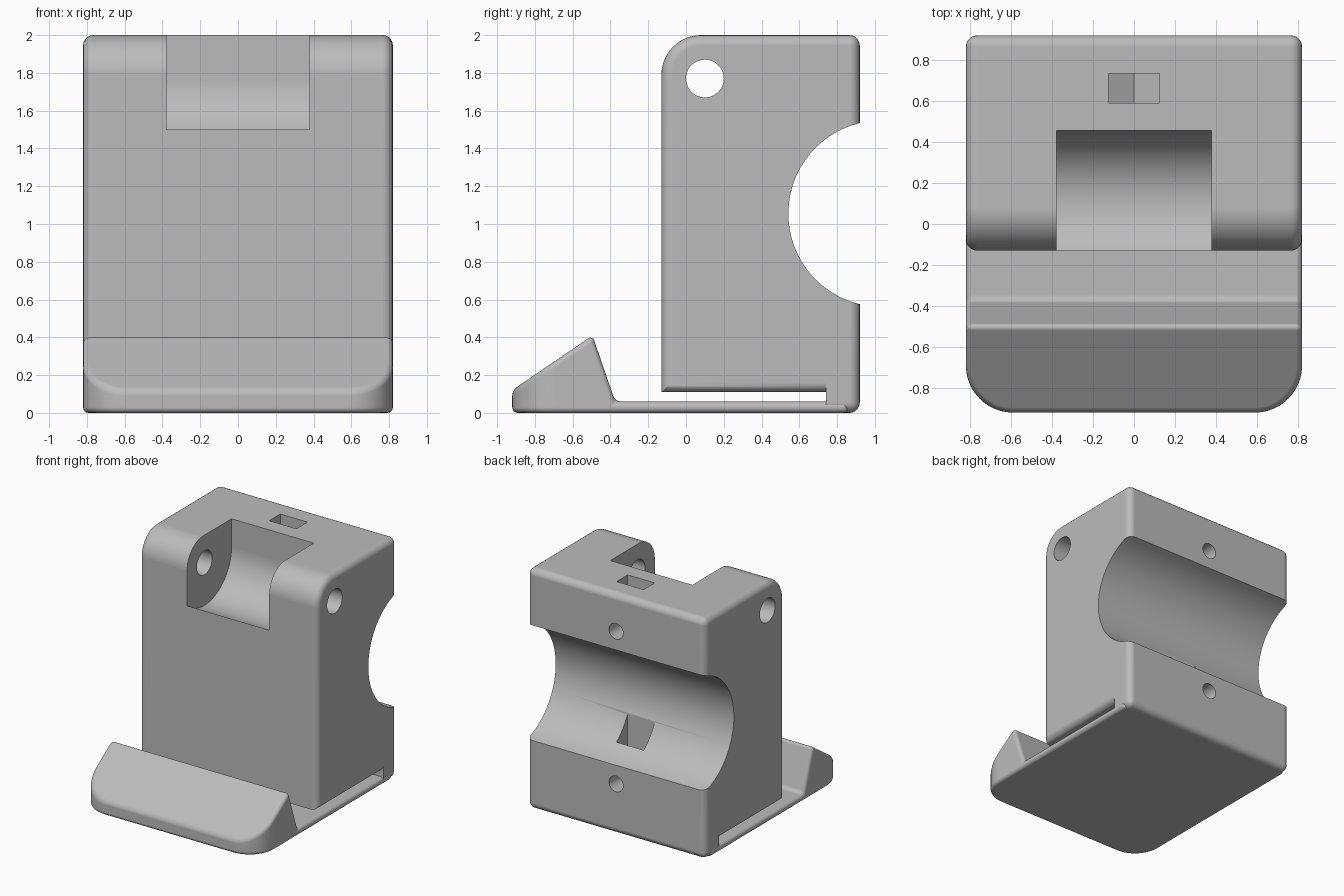
import bpy, bmesh
from math import radians, cos, sin, degrees

if "Cube" in bpy.data.objects:
    bpy.data.objects.remove(bpy.data.objects["Cube"])

HALF = 0.82            # half width of the whole model
GROOVE_Z = 1.055       # height of the round groove in the back
PIN = (0.10, 1.77)     # pin axis (y, z)

grey = bpy.data.materials.new("plain_grey")
grey.use_nodes = True
colour = (0.5, 0.5, 0.5, 1)
grey.diffuse_color = colour
grey.node_tree.nodes["Principled BSDF"].inputs["Base Color"].default_value = colour


def arc(cx, cy, r, start, end, n):
    """Points on an arc, angles in degrees."""
    angles = [radians(start + (end - start) * i / n) for i in range(n + 1)]
    return [(cx + r * cos(a), cy + r * sin(a)) for a in angles]


def circle(cx, cy, r, n=48):
    return arc(cx, cy, r, 0, 360, n)[:-1]


def prism(name, points, axis, lo, hi, edit=None):
    """Extrude a (y, z) profile along x, or an (x, z) profile along y."""
    bm = bmesh.new()
    place = (lambda p, t: (t, p[0], p[1])) if axis == "x" else (lambda p, t: (p[0], t, p[1]))
    ends = [[bm.verts.new(place(p, t)) for p in points] for t in (lo, hi)]
    bm.faces.new(ends[0])
    bm.faces.new(ends[1][::-1])
    for i in range(len(points)):
        j = (i + 1) % len(points)
        bm.faces.new((ends[0][j], ends[0][i], ends[1][i], ends[1][j]))
    bmesh.ops.recalc_face_normals(bm, faces=bm.faces)
    if edit:
        edit(bm)
    mesh = bpy.data.meshes.new(name)
    bm.to_mesh(mesh)
    bm.free()
    mesh.materials.append(grey)
    obj = bpy.data.objects.new(name, mesh)
    bpy.context.collection.objects.link(obj)
    return obj


def bevel(bm, edges, width, segments):
    bmesh.ops.bevel(bm, geom=edges, offset=width, offset_type="OFFSET", segments=segments,
                    profile=0.5, affect="EDGES", clamp_overlap=True)


def round_sharp(bm, width, segments=5):
    sharp = [e for e in bm.edges if degrees(e.calc_face_angle(0)) > 25]
    bevel(bm, sharp, width, segments)


def activate(obj):
    bpy.ops.object.select_all(action="DESELECT")
    obj.select_set(True)
    bpy.context.view_layer.objects.active = obj


def carve(obj, cutter):
    cutter.hide_render = True
    mod = obj.modifiers.new(cutter.name, "BOOLEAN")
    mod.operation, mod.solver, mod.object = "DIFFERENCE", "EXACT", cutter
    activate(obj)
    bpy.ops.object.modifier_apply(modifier=mod.name)
    bpy.data.objects.remove(cutter)


def finish(obj):
    activate(obj)
    bpy.ops.object.shade_smooth_by_angle(angle=radians(30))
    mod = obj.modifiers.new("flat_sides", "WEIGHTED_NORMAL")
    mod.keep_sharp = True
    mod.weight = 100


# Body: tall block with a rounded upper front edge
body_profile = [(-0.13, 0), (0.92, 0), (0.92, 2)] + arc(0.08, 1.79, 0.21, 90, 180, 14)
body = prism("body", body_profile, "x", -HALF, HALF, lambda bm: round_sharp(bm, 0.055))

# Slot under the body, flared so the lower side edges are rounded
flare = arc(HALF - 0.05, 0.16, 0.05, 0, -90, 6)
slot = [(-1, -0.5), (1, -0.5), (1, 0.16)] + flare
slot += [(-x, z) for x, z in reversed(flare)] + [(-1, 0.16)]
carve(body, prism("slot_cutter", slot, "y", -1, 0.74))

# Round groove across the back, and the pin hole
carve(body, prism("groove_cutter", circle(1.035, GROOVE_Z, 0.493, 96), "x", -1, 1))
carve(body, prism("pin_cutter", circle(*PIN, 0.1), "x", -1, 1))

# Pocket in the upper front, curved around the pin
pocket = arc(*PIN, 0.355, 0, -180, 40) + [(-0.255, 2.2), (0.455, 2.2)]
carve(body, prism("pocket_cutter", pocket, "x", -0.378, 0.378))

# Screw holes in the back, each with a pointed nut slot
for side, top in ((1, 2.2), (-1, 1.0)):
    z = GROOVE_Z + side * 0.635
    nut = [(0.125, top), (0.125, z - 0.072), (0, z - 0.144), (-0.125, z - 0.072), (-0.125, top)]
    carve(body, prism("nut_cutter", nut, "y", 0.59, 0.735))
    carve(body, prism("screw_cutter", circle(0, z, 0.065, 32), "y", 0.5, 1.1))
finish(body)


# Base plate with a wedge lip and wide front corners
def shape_base(bm):
    corners = [e for e in bm.edges
               if all(v.co.y < -0.91 for v in e.verts)
               and abs(e.verts[0].co.x - e.verts[1].co.x) < 0.01]
    bevel(bm, corners, 0.23, 12)
    round_sharp(bm, 0.029, 4)


base_profile = [(-0.92, 0), (0.86, 0), (0.86, 0.06), (-0.375, 0.06), (-0.495, 0.41), (-0.92, 0.12)]
finish(prism("base_plate_with_lip", base_profile, "x", -HALF, HALF, shape_base))
